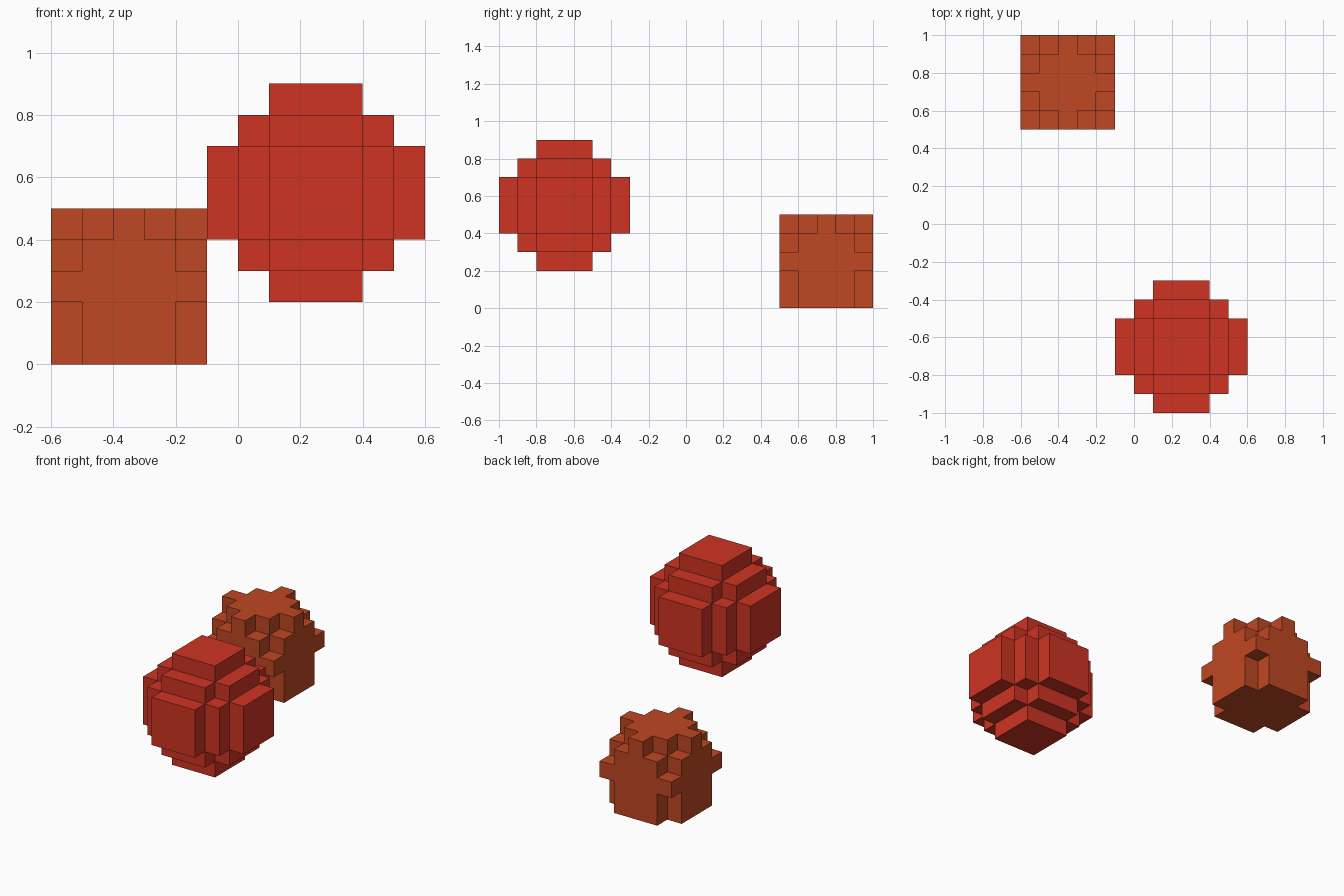
import bpy, bmesh
from mathutils import Vector

if "Cube" in bpy.data.objects:
    bpy.data.objects.remove(bpy.data.objects["Cube"])

S = 0.1  # edge length of one block


def material(name, rgb):
    m = bpy.data.materials.new(name)
    m.diffuse_color = (*rgb, 1)
    m.use_nodes = True
    m.node_tree.nodes["Principled BSDF"].inputs["Base Color"].default_value = m.diffuse_color
    return m


def block_shape(name, reach, filled, centre, mat):
    """Build the outer skin of every block where filled(i, j, k) is true."""
    r = range(-reach, reach + 1)
    cells = {(i, j, k) for i in r for j in r for k in r if filled(i, j, k)}
    bm = bmesh.new()
    for c in cells:
        for axis in range(3):
            for sign in (-1, 1):
                n = Vector((0, 0, 0))
                n[axis] = sign
                if tuple(int(a + b) for a, b in zip(c, n)) in cells:
                    continue
                u = Vector((0, 0, 0))
                u[(axis + 1) % 3] = 1
                v = n.cross(u)
                mid = Vector(c) + n / 2
                corners = [mid + (u * a + v * b) / 2
                           for a, b in ((-1, -1), (1, -1), (1, 1), (-1, 1))]
                bm.faces.new([bm.verts.new(p * S + Vector(centre)) for p in corners])
    # Merge blocks into clean flat faces
    bmesh.ops.remove_doubles(bm, verts=bm.verts[:], dist=0.001)
    bmesh.ops.dissolve_limit(bm, angle_limit=0.01, verts=bm.verts[:], edges=bm.edges[:])
    me = bpy.data.meshes.new(name)
    bm.to_mesh(me)
    bm.free()
    me.materials.append(mat)
    ob = bpy.data.objects.new(name, me)
    bpy.context.collection.objects.link(ob)
    return ob


# Floating ball: round block sphere, seven blocks across
def ball(i, j, k):
    return i * i + j * j + k * k < 12


# Spiky lump: flat bottom, cornered middle layer, star-shaped top
def lump(i, j, k):
    a, b = abs(i), abs(j)
    if k == 2:
        return max(a, b) <= 1 or min(a, b) == 0
    return k == 0 or a + b < 4


block_shape("red_ball", 3, ball, (0.25, -0.65, 0.55), material("red", (0.62, 0.034, 0.017)))
block_shape("orange_lump", 2, lump, (-0.35, 0.75, 0.25), material("burnt orange", (0.52, 0.063, 0.016)))
